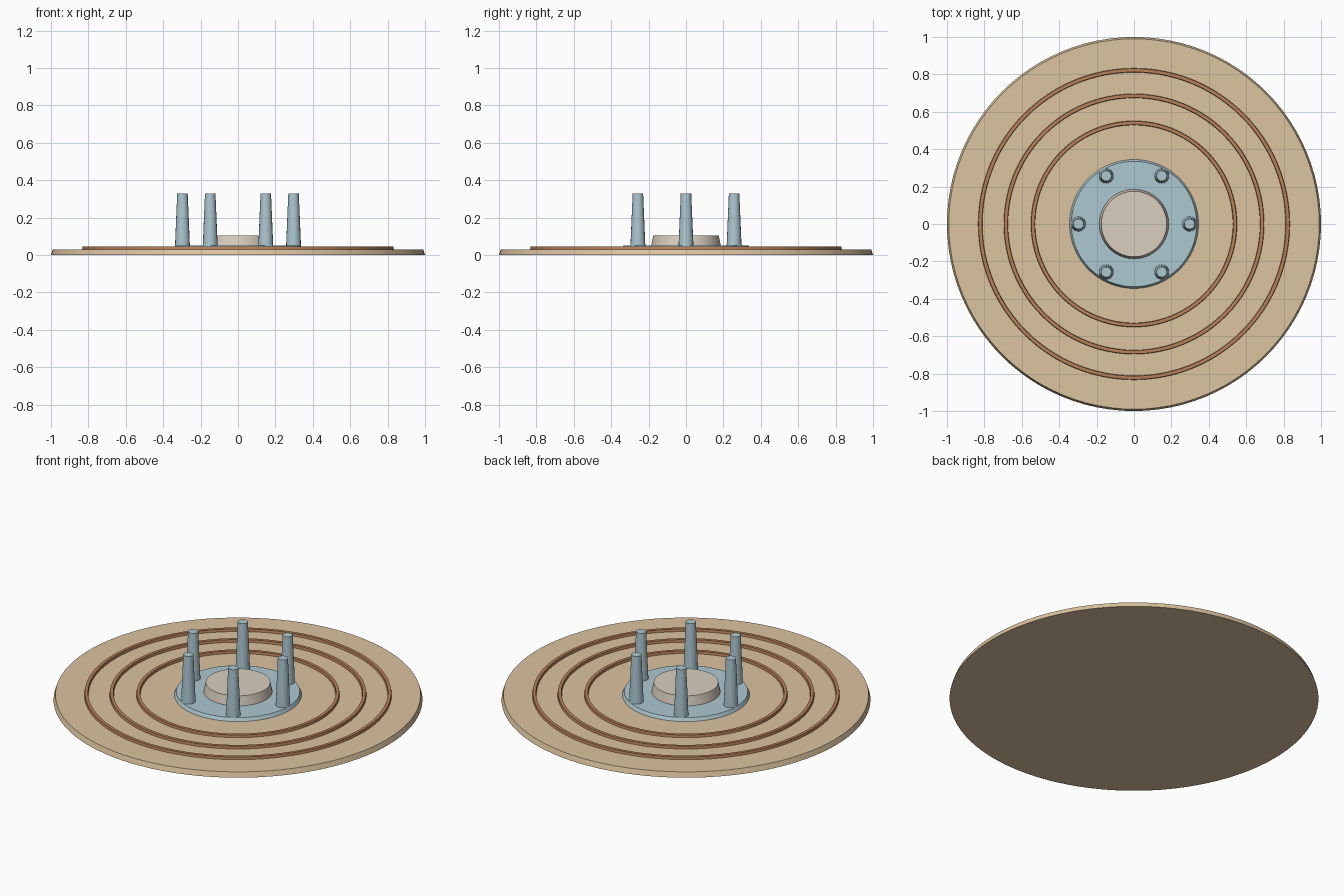
import bpy, math

if "Cube" in bpy.data.objects:
    bpy.data.objects.remove(bpy.data.objects["Cube"])

def material(name, rgb):
    m = bpy.data.materials.new(name)
    m.diffuse_color = (*rgb, 1)
    m.use_nodes = True
    m.node_tree.nodes["Principled BSDF"].inputs["Base Color"].default_value = m.diffuse_color
    return m

TAN = material("tan", (0.72, 0.55, 0.35))
COPPER = material("copper", (0.48, 0.22, 0.10))
BLUE = material("pale_blue", (0.42, 0.58, 0.64))
CREAM = material("cream", (0.70, 0.62, 0.52))

def finish(name, mat):
    o = bpy.context.object
    o.name = name
    o.data.materials.append(mat)
    bpy.ops.object.shade_smooth_by_angle(angle=math.radians(30))
    return o

def frustum(name, r1, r2, z0, z1, mat, x=0, y=0, sides=96):
    bpy.ops.mesh.primitive_cone_add(vertices=sides, radius1=r1, radius2=r2, depth=z1 - z0,
                                    location=(x, y, (z0 + z1) / 2))
    return finish(name, mat)

def ring(name, profile, mat, sides=96):
    # closed (radius, height) profile revolved around z
    n = len(profile)
    verts = [(r * math.cos(a), r * math.sin(a), z)
             for a in (2 * math.pi * i / sides for i in range(sides)) for r, z in profile]
    faces = []
    for i in range(sides):
        j = (i + 1) % sides
        for k in range(n):
            l = (k + 1) % n
            faces.append((i * n + k, j * n + k, j * n + l, i * n + l))
    me = bpy.data.meshes.new(name)
    me.from_pydata(verts, [], faces)
    o = bpy.data.objects.new(name, me)
    bpy.context.collection.objects.link(o)
    bpy.ops.object.select_all(action='DESELECT')
    bpy.context.view_layer.objects.active = o
    o.select_set(True)
    finish(name, mat)

# base disc
frustum("base_disc", 1.0, 0.99, 0, 0.03, TAN)

# raised concentric rings
for i, r in enumerate((0.54, 0.685, 0.822)):
    ring(f"raised_ring_{i + 1}",
         [(r + 0.012, 0.025), (r + 0.009, 0.045), (r - 0.009, 0.045), (r - 0.012, 0.025)], COPPER)

# centre plate and hub
frustum("centre_plate", 0.347, 0.335, 0.025, 0.05, BLUE)
frustum("hub", 0.187, 0.175, 0.045, 0.105, CREAM)

# tapered pegs
for i in range(6):
    a = i * math.pi / 3
    frustum(f"peg_{i + 1}", 0.04, 0.028, 0.045, 0.33, BLUE,
            0.297 * math.cos(a), 0.297 * math.sin(a), 16)
